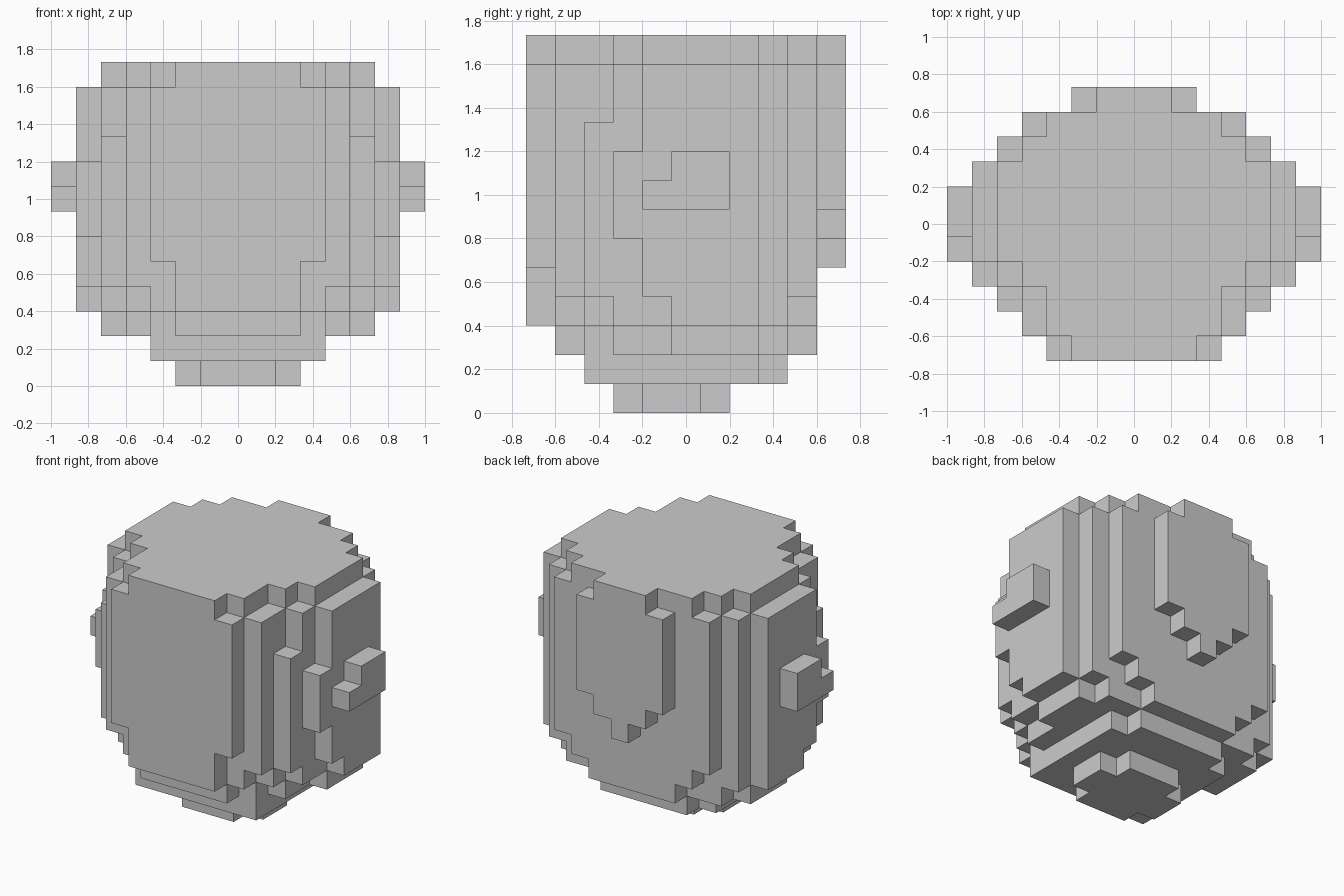
import bpy, bmesh
from mathutils import Vector

if "Cube" in bpy.data.objects:
    bpy.data.objects.remove(bpy.data.objects["Cube"])

V = 2 / 15          # edge of one cube
HALF = V / 2

# Body layers, bottom to top: (first row along y, half-widths per row in cubes)
main = (-4, [4, 5, 5, 6, 6, 6, 6, 5, 4])
belly = (-4, [4, 5, 6, 6, 6, 6, 6, 5, 4])
upper = (-4, [4, 4, 5, 6, 6, 6, 6, 5, 4])
body_layers = [
    (-2, [1, 2, 2, 1]),
    (-3, [3, 3, 3, 3, 3, 3, 2]),
    (-4, [2, 3, 4, 4, 5, 5, 5, 4, 2]),
    (-4, [3, 4, 5, 5, 6, 6, 6, 5, 3]),
    main, main,
    belly, belly, belly,
    main,
    upper, upper,
    (-4, [3, 3, 4, 5, 5, 5, 5, 4, 3]),
]
# Raised panels: half-width per layer, starting at the given layer
front_widths = (3, [2, 2] + [3] * 7 + [2])
back_widths = (5, [0, 1] + [2] * 5 + [1])


def row(half, y, z):
    return {(x, y, z) for x in range(-half, half + 1)}


def panel(y, first, widths):
    cells = set()
    for k, half in enumerate(widths):
        cells |= row(half, y, first + k)
    return cells


# Main rounded body
body = set()
for z, (first, widths) in enumerate(body_layers):
    for k, half in enumerate(widths):
        body |= row(half, first + k, z)

# Side knobs, stepped at the front
right_knob = {(7, y, 7) for y in (-1, 0, 1)} | {(7, y, 8) for y in (0, 1)}
left_knob = {(-x, y, z) for x, y, z in right_knob}

parts = {
    "body": body,
    "front_panel": panel(-5, *front_widths),
    "back_panel": panel(5, *back_widths),
    "right_knob": right_knob,
    "left_knob": left_knob,
}
solid = set().union(*parts.values())


def build(name, cells):
    """Cube faces that are open to the air, welded into one mesh."""
    bm = bmesh.new()
    for c in cells:
        centre = Vector((c[0], c[1], c[2] + 0.5)) * V
        for axis in range(3):
            for sign in (-1, 1):
                n = [0, 0, 0]
                n[axis] = sign
                if tuple(a + b for a, b in zip(c, n)) in solid:
                    continue
                n = Vector(n)
                u = Vector((0, 0, 0))
                u[(axis + 1) % 3] = 1
                w = n.cross(u)
                corners = [(1, 1), (-1, 1), (-1, -1), (1, -1)]
                bm.faces.new([bm.verts.new(centre + (n + u * a + w * b) * HALF)
                              for a, b in corners])
    bmesh.ops.remove_doubles(bm, verts=bm.verts[:], dist=0.001)
    mesh = bpy.data.meshes.new(name)
    bm.to_mesh(mesh)
    bm.free()
    bpy.context.collection.objects.link(bpy.data.objects.new(name, mesh))


for part_name, part_cells in parts.items():
    build(part_name, part_cells)
